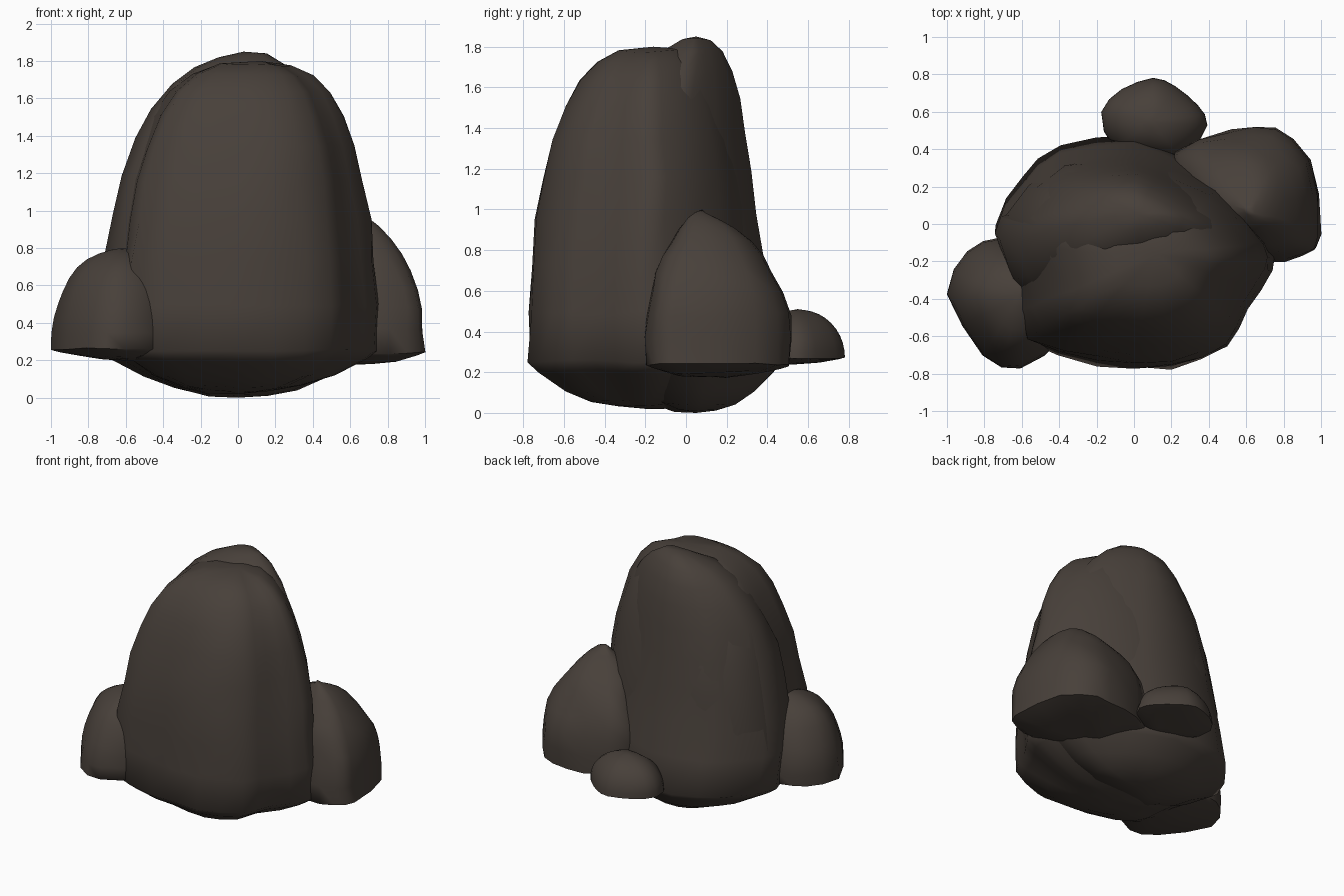
import bpy, bmesh
from math import sin, pi
from mathutils import Vector, noise

if "Cube" in bpy.data.objects:
    bpy.data.objects.remove(bpy.data.objects["Cube"], do_unlink=True)

stone = bpy.data.materials.new("dark brown stone")
stone.use_nodes = True
stone.diffuse_color = (0.064, 0.051, 0.042, 1)
shader = stone.node_tree.nodes["Principled BSDF"]
shader.inputs["Base Color"].default_value = stone.diffuse_color
shader.inputs["Roughness"].default_value = 0.9


def rounded_plan(corners):
    """Closed outline through the corners, with one bulged point between each pair."""
    points = [Vector((x, y, 0)) for x, y in corners]
    count = len(points)
    outline = []
    for i, start in enumerate(points):
        end, after, before = points[(i + 1) % count], points[(i + 2) % count], points[i - 1]
        outline += [start, (start + end) * 0.55 - (before + after) * 0.05]
    return outline


def rock(name, corners, rim, base, top, root, peak, fullness, bluntness, lean=0, rough=0.015):
    """Dome from the rim up to the peak, with a shallow bowl from the rim down to the root."""
    outline = rounded_plan(corners)
    root, peak = Vector((*root, 0)), Vector((*peak, 0))
    layers = []
    # Bowl under the rim
    for step in range(1, 5):
        size = step / 4.4
        layers.append((root, size, base + (rim - base) * size ** 2.2, 0))
    # Dome above the rim
    for step in range(10):
        rise = sin(pi / 2 * step / 10)
        layers.append((peak, (1 - rise ** fullness) ** bluntness,
                       rim + (top - rim) * rise, lean * sin(pi * rise)))

    bm = bmesh.new()
    loops = []
    for centre, size, height, shift in layers:
        loop = []
        for corner in outline:
            point = centre + (corner - centre) * size + Vector((0, shift, height))
            point += noise.noise_vector(point * 4) * rough
            loop.append(bm.verts.new(point))
        loops.append(loop)
    low = bm.verts.new(root + Vector((0, 0, base)))
    high = bm.verts.new(peak + Vector((0, 0, top)))
    count = len(outline)
    for i in range(count):
        j = (i + 1) % count
        for lower, upper in zip(loops, loops[1:]):
            bm.faces.new((lower[i], lower[j], upper[j], upper[i]))
        bm.faces.new((low, loops[0][j], loops[0][i]))
        bm.faces.new((high, loops[-1][i], loops[-1][j]))
    bmesh.ops.recalc_face_normals(bm, faces=bm.faces)

    mesh = bpy.data.meshes.new(name)
    bm.to_mesh(mesh)
    bm.free()
    mesh.materials.append(stone)
    obj = bpy.data.objects.new(name, mesh)
    bpy.context.collection.objects.link(obj)
    bpy.ops.object.select_all(action='DESELECT')
    obj.select_set(True)
    bpy.context.view_layer.objects.active = obj
    bpy.ops.object.shade_smooth_by_angle(angle=1.2)


# Main tall stone with a broad flat face and a blunt crest
rock("main_stone",
     [(0.72, -0.1), (0.45, 0.2), (0, 0.36), (-0.4, 0.33), (-0.7, 0.05), (-0.64, -0.3),
      (-0.58, -0.62), (-0.2, -0.75), (0.2, -0.77), (0.5, -0.65), (0.6, -0.45), (0.73, -0.25)],
     rim=0.25, base=0.02, top=1.8, root=(0, -0.2), peak=(0.12, -0.16),
     fullness=2.2, bluntness=0.35, rough=0.02)

# Back slab, holding the highest point
rock("back_slab",
     [(-0.74, 0), (-0.5, -0.4), (0.5, -0.3), (0.7, 0), (0.5, 0.2),
      (0.3, 0.35), (0, 0.48), (-0.4, 0.42), (-0.6, 0.25)],
     rim=0.25, base=0, top=1.85, root=(0, 0.05), peak=(0.03, 0.05),
     fullness=2.3, bluntness=0.48, lean=-0.1)

# Boulder on the right, toward the front
rock("right_boulder",
     [(-1, -0.38), (-0.9, -0.15), (-0.7, -0.07), (-0.37, -0.2), (-0.37, -0.6),
      (-0.6, -0.77), (-0.8, -0.7)],
     rim=0.26, base=0.2, top=0.8, root=(-0.5, -0.4), peak=(-0.62, -0.38),
     fullness=2.2, bluntness=0.5)

# Large boulder on the left, toward the back
rock("left_boulder",
     [(1, -0.05), (0.9, -0.17), (0.7, -0.2), (0.3, 0), (0.22, 0.38), (0.5, 0.5),
      (0.75, 0.5), (0.94, 0.35)],
     rim=0.24, base=0.18, top=1, root=(0.5, 0.1), peak=(0.6, 0.08),
     fullness=3, bluntness=0.8, rough=0.03)

# Small boulder at the back
rock("back_boulder",
     [(0.39, 0.53), (0.34, 0.64), (0.22, 0.74), (0.1, 0.78), (-0.07, 0.72),
      (-0.18, 0.6), (-0.1, 0.4), (0.25, 0.35)],
     rim=0.27, base=0.23, top=0.51, root=(0.1, 0.4), peak=(0.1, 0.55),
     fullness=2, bluntness=0.5, rough=0.01)
